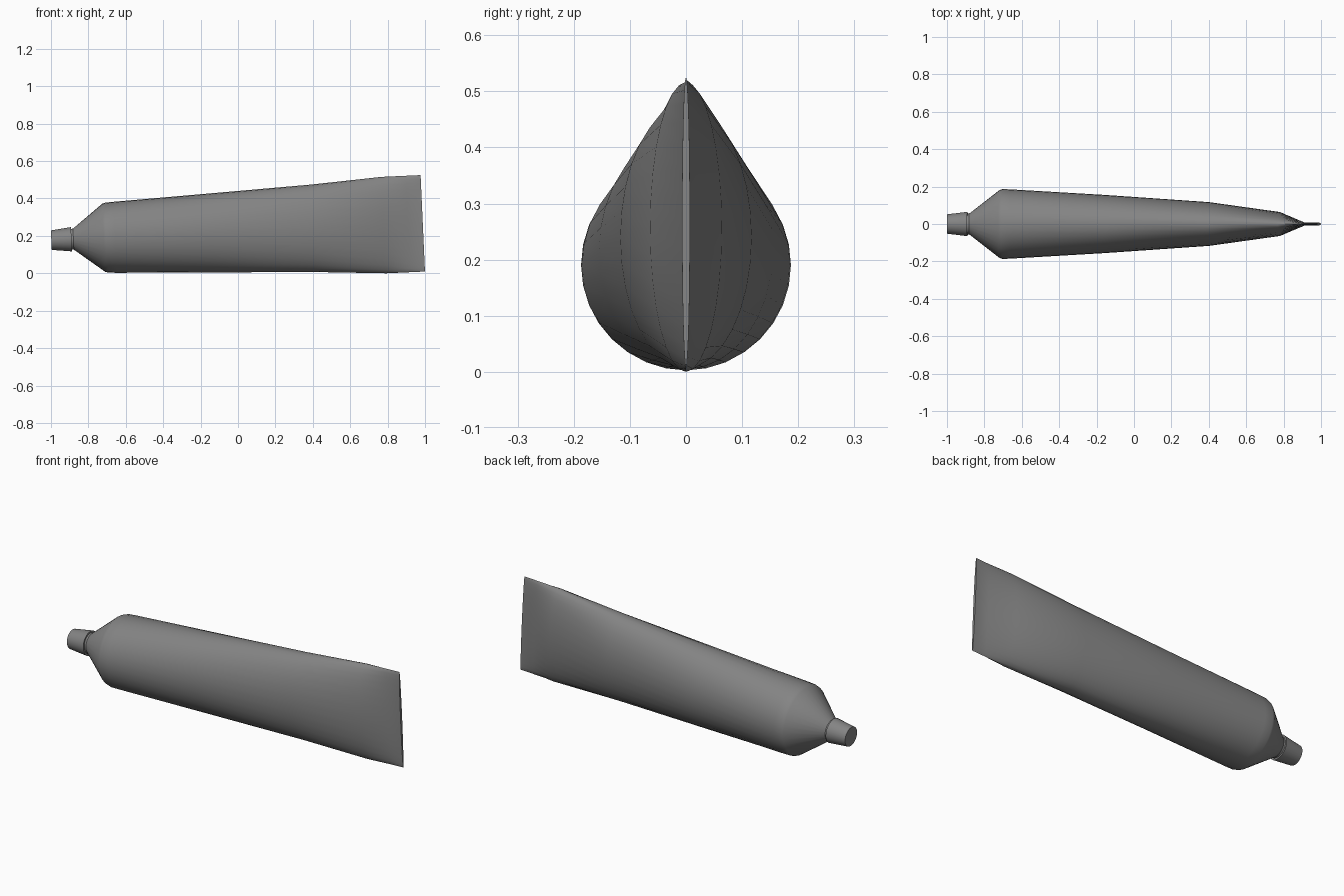
import bpy, bmesh
from math import sin, cos, pi, radians
from mathutils import Matrix, Vector

if "Cube" in bpy.data.objects:
    bpy.data.objects.remove(bpy.data.objects["Cube"])

SIDES = 32
TILT = radians(2.6)
# Tube axis starts at the cap tip and rises slightly towards the crimp
PLACE = Matrix.Translation((-0.998, 0, 0.177)) @ Matrix.Rotation(-TILT, 4, 'Y')

# Dark grey finish
grey = bpy.data.materials.new("dark_grey")
grey.diffuse_color = (0.23, 0.23, 0.23, 1)
grey.use_nodes = True
grey.node_tree.nodes["Principled BSDF"].inputs["Base Color"].default_value = grey.diffuse_color


def loft(name, sections):
    """Skin elliptical rings (distance along axis, half width, half height)."""
    bm = bmesh.new()
    rings = []
    for s, ry, rz in sections:
        ring = []
        for i in range(SIDES):
            a = 2 * pi * i / SIDES
            ring.append(bm.verts.new(PLACE @ Vector((s, ry * cos(a), rz * sin(a)))))
        rings.append(ring)
    for a, b in zip(rings, rings[1:]):
        for i in range(SIDES):
            j = (i + 1) % SIDES
            bm.faces.new((a[i], a[j], b[j], b[i]))
    bm.faces.new(rings[0])
    bm.faces.new(rings[-1])
    bmesh.ops.recalc_face_normals(bm, faces=bm.faces)
    mesh = bpy.data.meshes.new(name)
    bm.to_mesh(mesh)
    bm.free()
    mesh.materials.append(grey)
    obj = bpy.data.objects.new(name, mesh)
    bpy.context.collection.objects.link(obj)
    bpy.context.view_layer.objects.active = obj
    obj.select_set(True)
    bpy.ops.object.shade_smooth_by_angle(angle=radians(35))
    obj.select_set(False)


# Screw cap
loft("cap", [(0, 0.052, 0.052), (0.108, 0.065, 0.065)])

# Tube: neck, shoulder, round body flattening into the crimped end
loft("tube_body", [
    (0.095, 0.056, 0.056),
    (0.118, 0.056, 0.056),
    (0.280, 0.182, 0.182),
    (0.296, 0.187, 0.187),
    (0.340, 0.185, 0.190),
    (0.850, 0.155, 0.211),
    (1.400, 0.117, 0.234),
    (1.780, 0.064, 0.258),
    (1.910, 0.008, 0.258),
    (1.988, 0.007, 0.258),
])
